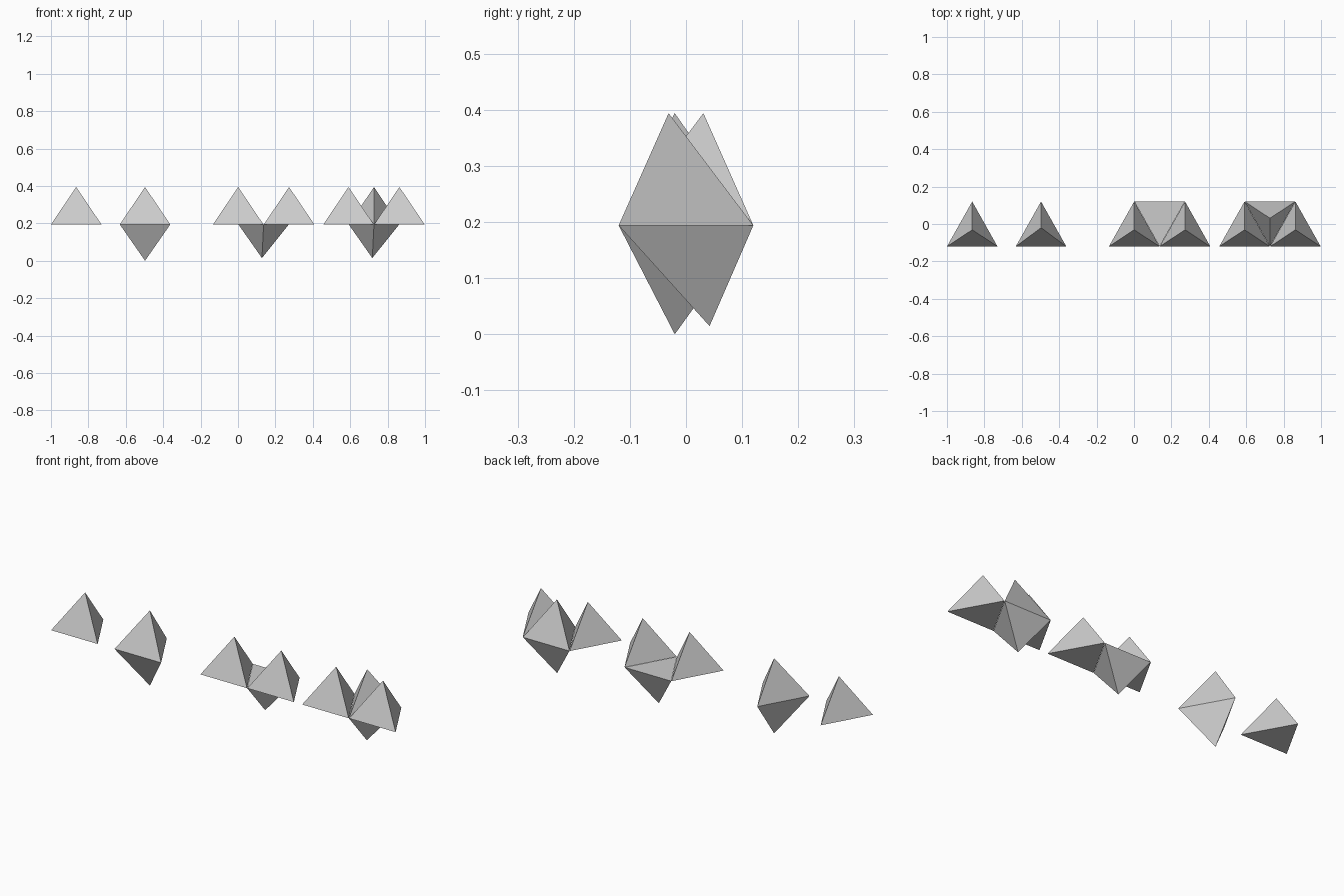
import bpy, bmesh

if "Cube" in bpy.data.objects:
    bpy.data.objects.remove(bpy.data.objects["Cube"])

W, D = 0.135, 0.12          # half width and half depth of the base triangle
MID, TOP = 0.194, 0.394     # height of the base plane and of the upper tips


def solid(name, x, up=None, down=None, flip=1):
    """Triangle centred on x; up/down are optional tips (dx, y, z).
    A side without a tip is closed by a flat face; flip=-1 points it to the front."""
    bm = bmesh.new()
    base = [bm.verts.new((x + dx, y * flip, MID))
            for dx, y in ((-W, -D), (W, -D), (0, D))]
    for tip in (up, down):
        if tip is None:
            bm.faces.new(base)
        else:
            apex = bm.verts.new((x + tip[0], tip[1], tip[2]))
            for i in range(3):
                bm.faces.new((base[i], base[(i + 1) % 3], apex))
    bmesh.ops.recalc_face_normals(bm, faces=bm.faces)
    mesh = bpy.data.meshes.new(name)
    bm.to_mesh(mesh)
    bm.free()
    bpy.context.collection.objects.link(bpy.data.objects.new(name, mesh))


tip_front = (0, -0.031, TOP)
tip_below = (-0.009, 0.042, 0.0145)

# Single pyramid and double pyramid
solid("single_pyramid", -0.865, up=tip_front)
solid("double_pyramid", -0.497, up=(0, -0.02, TOP), down=(0, -0.02, 0))

# Two clusters: a pair of pyramids with a hanging one between them
for name, x, centre_up in (("three_cluster", 0.137, None),
                           ("four_cluster", 0.727, (0, 0.031, TOP))):
    solid(name + "_left_pyramid", x - W - 0.001, up=tip_front)
    solid(name + "_right_pyramid", x + W + 0.001, up=tip_front)
    solid(name + "_centre_pyramid", x, up=centre_up, down=tip_below, flip=-1)
